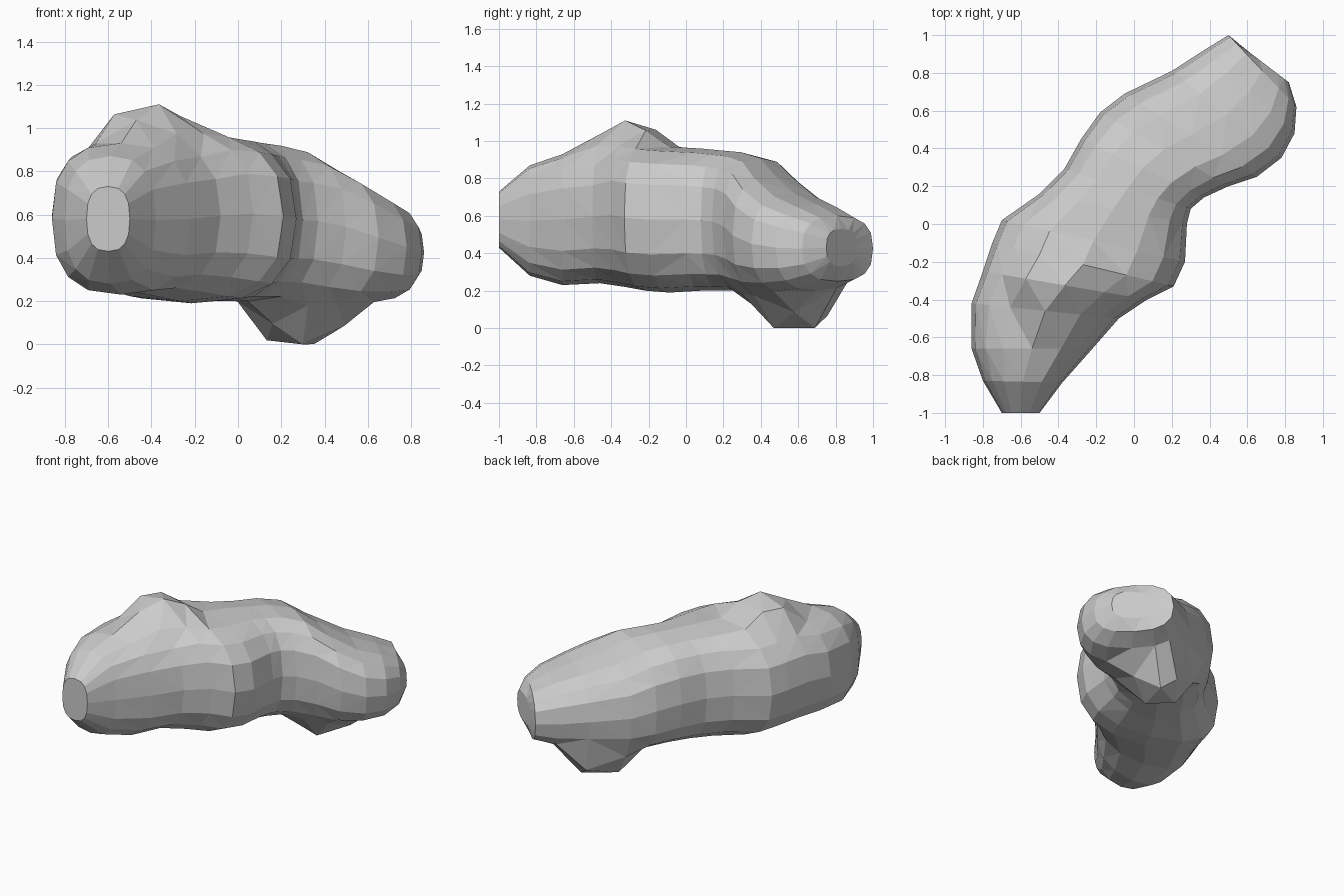
import bpy, bmesh
from math import sin, cos, tau, hypot

if "Cube" in bpy.data.objects:
    bpy.data.objects.remove(bpy.data.objects["Cube"])

# Cross-sections of the winding body: left xy, right xy, bottom z, top z
SECTIONS = [
    (-.70, -1.0, -.50, -1.0, .43, .73),
    (-.80, -.83, -.38, -.84, .28, .87),
    (-.86, -.66, -.22, -.66, .23, .93),
    (-.86, -.42, -.08, -.50, .24, .95),
    (-.80, -.25, .07, -.40, .22, .99),
    (-.75, -.10, .21, -.33, .20, .98),
    (-.70, .02, .27, -.20, .19, .97),
    (-.50, .16, .28, .00, .20, .96),
    (-.37, .29, .30, .08, .20, .95),
    (-.28, .45, .37, .14, .20, .94),
    (-.18, .59, .50, .20, .18, .91),
    (-.05, .69, .65, .25, .17, .82),
    (.20, .81, .78, .35, .18, .72),
    (.37, .92, .85, .48, .20, .66),
    (.50, 1.0, .86, .62, .25, .60),
    (.61, .91, .82, .75, .33, .53),
]
SIDES = 16


def spow(v, p):
    return abs(v) ** p * (1 if v >= 0 else -1)


def pull(x, y, z, cx, cy, target, flat, radius):
    """Draw the surface towards a height around a point."""
    d = hypot(x - cx, y - cy)
    w = max(0, min(1, (radius - d) / (radius - flat)))
    return z + (target - z) * w


bm = bmesh.new()
rings = []
for lx, ly, rx, ry, bottom, top in SECTIONS:
    ring = []
    for i in range(SIDES):
        a = tau * i / SIDES
        t = (1 - spow(cos(a), .77)) / 2
        s = spow(sin(a), .77)
        x, y = lx + (rx - lx) * t, ly + (ry - ly) * t
        z = (top + bottom) / 2 + s * (top - bottom) / 2
        if s > .8:      # peak on the back
            z = pull(x, y, z, -.42, -.29, 1.11, .09, .28)
        elif s < -.6:   # foot under the far end
            z = pull(x, y, z, .28, .58, 0, .13, .30)
        ring.append(bm.verts.new((x, y, z)))
    rings.append(ring)

# Skin between the sections and close both ends
for a, b in zip(rings, rings[1:]):
    for i in range(SIDES):
        j = (i + 1) % SIDES
        bm.faces.new((a[i], a[j], b[j], b[i]))
bm.faces.new(rings[0])
bm.faces.new(rings[-1])
bmesh.ops.recalc_face_normals(bm, faces=bm.faces)
bmesh.ops.triangulate(bm, faces=bm.faces)

mesh = bpy.data.meshes.new("lumpy_body")
bm.to_mesh(mesh)
bm.free()
bpy.context.collection.objects.link(bpy.data.objects.new("lumpy_body", mesh))
